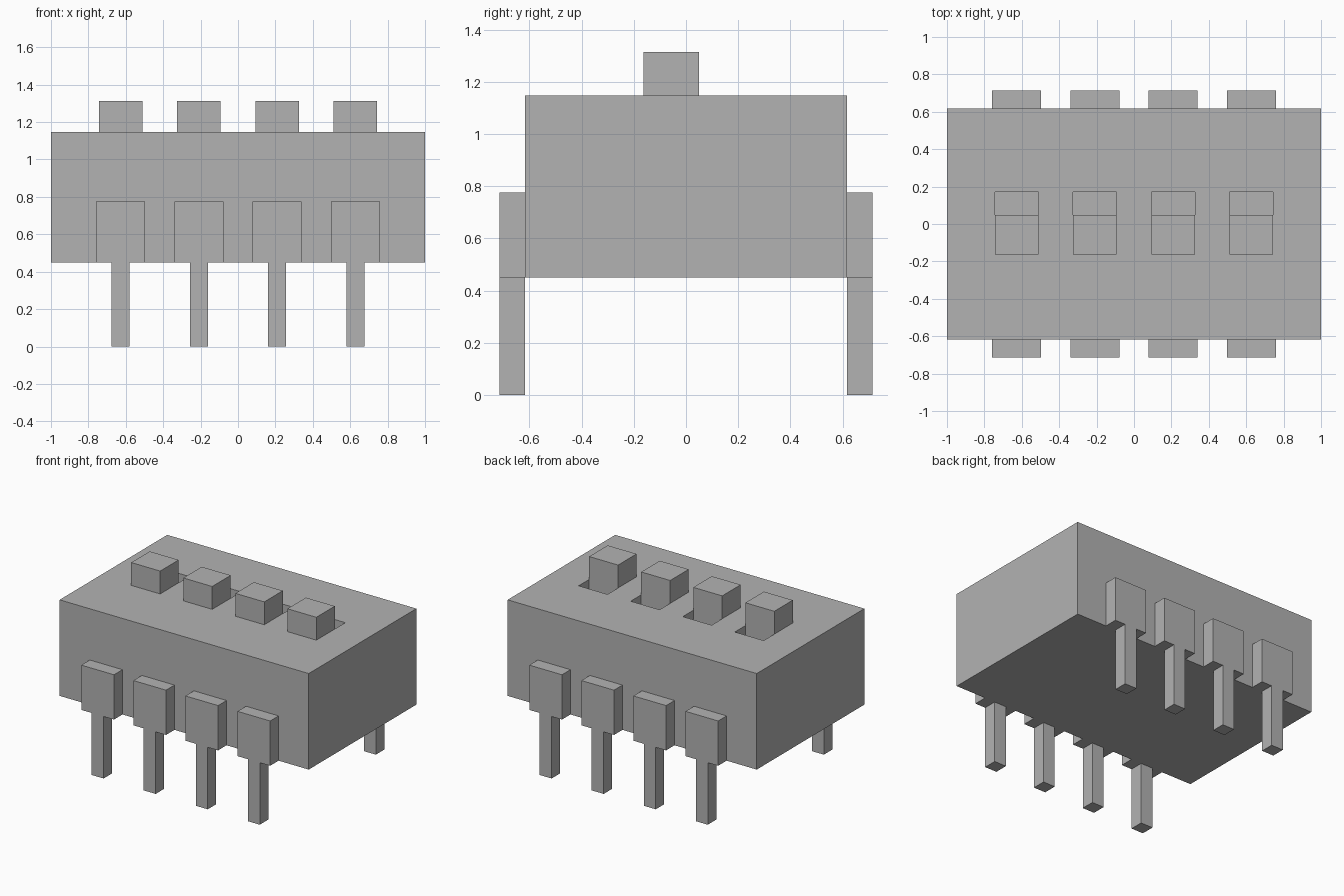
import bpy
import bmesh
from mathutils import Matrix, Vector

cube = bpy.data.objects.get("Cube")
if cube:
    bpy.data.objects.remove(cube, do_unlink=True)

GREY = (0.45, 0.45, 0.45, 1)
grey = bpy.data.materials.new("plain grey")
grey.use_nodes = True
grey.diffuse_color = GREY
grey.node_tree.nodes["Principled BSDF"].inputs["Base Color"].default_value = GREY


def make_object(name, bm):
    mesh = bpy.data.meshes.new(name)
    bm.to_mesh(mesh)
    bm.free()
    mesh.materials.append(grey)
    obj = bpy.data.objects.new(name, mesh)
    bpy.context.collection.objects.link(obj)
    return obj


def box(name, low, high):
    low, high = Vector(low), Vector(high)
    bm = bmesh.new()
    place = Matrix.Translation((low + high) / 2) @ Matrix.Diagonal((high - low).to_4d())
    bmesh.ops.create_cube(bm, size=1, matrix=place)
    return make_object(name, bm)


def pin(name, x, side):
    # T-shaped outline: wide shoulder above a narrow leg, pulled outwards
    half = [(0.048, 0), (0.048, BOTTOM), (0.131, BOTTOM), (0.131, 0.775)]
    outline = half + [(-px, pz) for px, pz in reversed(half)]
    bm = bmesh.new()
    face = bm.faces.new([bm.verts.new((x + px, side * HALF_DEPTH, pz)) for px, pz in outline])
    pulled = bmesh.ops.extrude_face_region(bm, geom=[face])["geom"]
    moved = [v for v in pulled if isinstance(v, bmesh.types.BMVert)]
    bmesh.ops.translate(bm, verts=moved, vec=(0, side * 0.097, 0))
    bmesh.ops.recalc_face_normals(bm, faces=bm.faces)
    return make_object(name, bm)


BOTTOM, TOP = 0.45, 1.147
HALF_DEPTH = 0.617
SLOT_FLOOR = 0.98
HALF_SLOT = 0.116
PITCH = 0.418

# Housing
body = box("housing", (-1, -HALF_DEPTH, BOTTOM), (1, HALF_DEPTH, TOP))

for i in range(4):
    x = (i - 1.5) * PITCH

    # Slot cut into the top
    cutter = box("slot_cutter", (x - HALF_SLOT, -0.163, SLOT_FLOOR), (x + HALF_SLOT, 0.17, TOP + 0.1))
    cutter.hide_render = True
    cut = body.modifiers.new("slot", "BOOLEAN")
    cut.operation = "DIFFERENCE"
    cut.solver = "EXACT"
    cut.object = cutter
    bpy.context.view_layer.objects.active = body
    bpy.ops.object.modifier_apply(modifier=cut.name)
    bpy.data.objects.remove(cutter, do_unlink=True)

    # Slider standing at the front end of its slot
    box(f"slider_{i + 1}", (x - HALF_SLOT, -0.163, SLOT_FLOOR), (x + HALF_SLOT, 0.049, 1.313))

    # Pins on both long sides
    pin(f"front_pin_{i + 1}", x, -1)
    pin(f"back_pin_{i + 1}", x, 1)
